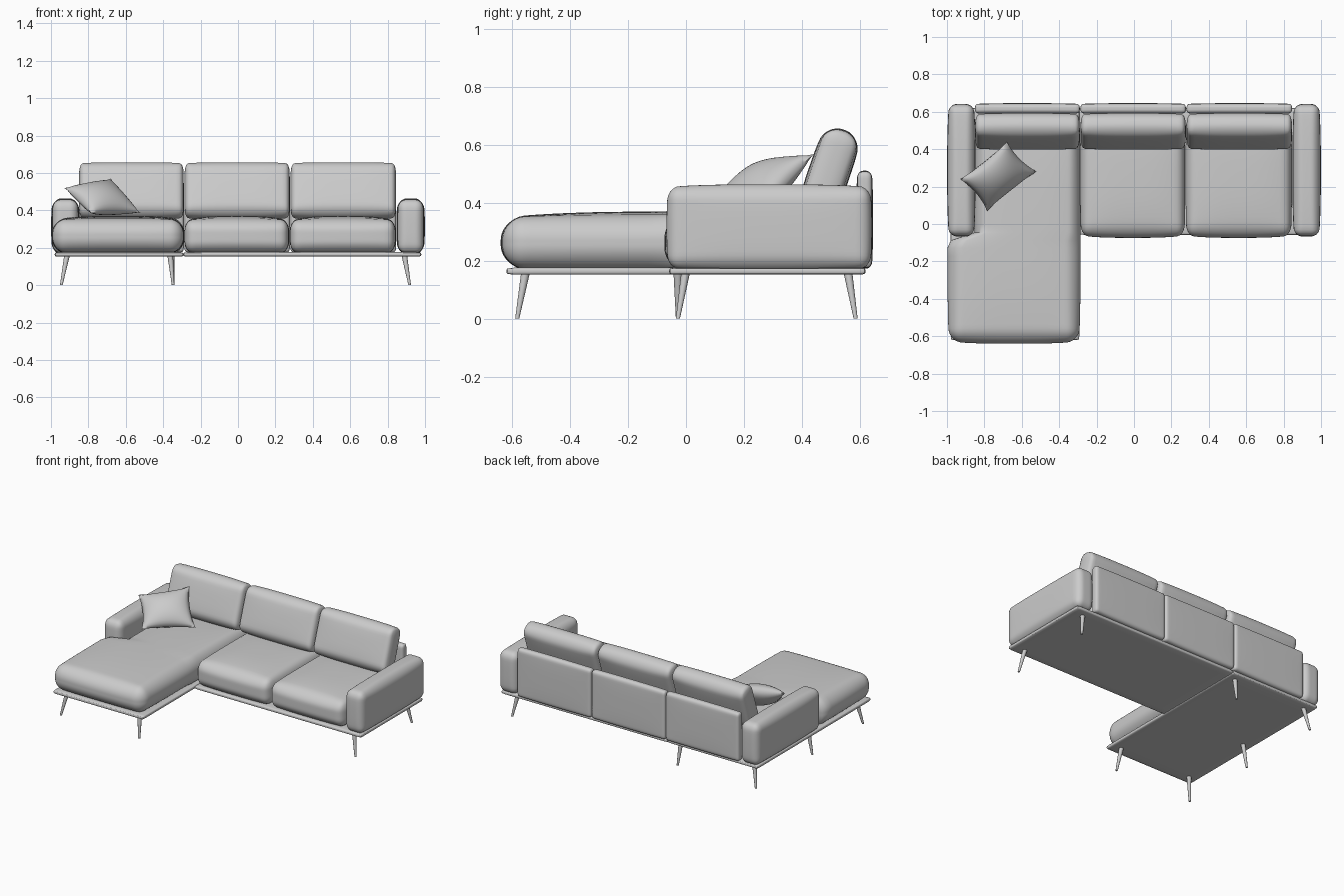
import bpy, bmesh, math
from mathutils import Vector, Matrix

if "Cube" in bpy.data.objects:
    bpy.data.objects.remove(bpy.data.objects["Cube"])


def finish(name, bm, angle=40):
    bmesh.ops.recalc_face_normals(bm, faces=bm.faces)
    me = bpy.data.meshes.new(name)
    bm.to_mesh(me)
    bm.free()
    ob = bpy.data.objects.new(name, me)
    bpy.context.collection.objects.link(ob)
    bpy.ops.object.select_all(action='DESELECT')
    ob.select_set(True)
    bpy.context.view_layer.objects.active = ob
    bpy.ops.object.shade_smooth_by_angle(angle=math.radians(angle))
    return ob


def soft_box(name, lo, hi, radius, bulge=(0, 0, 0), cuts=22, warp=None, tilt=0):
    """Rounded, padded box between two corners; radius and bulge are per axis."""
    lo, hi = Vector(lo), Vector(hi)
    mid, half = (lo + hi) / 2, (hi - lo) / 2
    bm = bmesh.new()
    bmesh.ops.create_cube(bm, size=2)
    bmesh.ops.subdivide_edges(bm, edges=bm.edges[:], cuts=cuts, use_grid_fill=True)
    for v in bm.verts:
        t = [math.sin(c * math.pi / 2) for c in v.co]      # denser near the edges
        p = [t[i] * half[i] for i in range(3)]
        core = [max(-(half[i] - radius[i]), min(half[i] - radius[i], p[i])) for i in range(3)]
        q = Vector([(p[i] - core[i]) / radius[i] for i in range(3)])
        if q.length > 0:
            q.normalize()
        p = [core[i] + q[i] * radius[i] for i in range(3)]
        n = [p[i] / half[i] for i in range(3)]
        f = [1 - abs(a) ** 3 for a in n]
        for i in range(3):
            p[i] += n[i] * bulge[i] * f[(i + 1) % 3] * f[(i + 2) % 3]
        v.co = Matrix.Rotation(tilt, 3, 'X') @ Vector(p) + mid
        if warp:
            v.co = warp(v.co)
    return finish(name, bm, 60)


# Platform: chaise section and main section
for name, lo, hi in (("chaise_platform", (-.98, -.62, .152), (-.292, .62, .176)),
                     ("main_platform", (-.292, -.058, .152), (.98, .62, .176))):
    soft_box(name, lo, hi, (.01, .01, .01), cuts=10)

# Arms
for side, s in (("left", -1), ("right", 1)):
    a, b = sorted((s * .856, s * .99))
    soft_box(side + "_arm", (a, -.06, .174), (b, .635, .455),
             (.042, .035, .045), (.009, .007, .009))


# Chaise cushion, narrowed where it runs behind the arm
def notch(co):
    t = max(0, min(1, (co.y + .095) / .035))
    t = t * t * (3 - 2 * t)
    s = 1 + t * (.56 / .705 - 1)
    return Vector((-.29 - (-.29 - co.x) * s, co.y, co.z))


soft_box("chaise_cushion", (-.99, -.628, .176), (-.293, .58, .35),
         (.07, .07, .08), (.008, .012, .02), cuts=44, warp=notch)

# Seat cushions
for i, (a, b) in enumerate(((-.284, .27), (.28, .84))):
    soft_box(f"seat_cushion_{i + 1}", (a, -.062, .176), (b, .58, .348),
             (.04, .06, .06), (.004, .012, .022))

# Back panels and leaning back cushions
for i, (a, b) in enumerate(((-.85, -.29), (-.286, .277), (.281, .845))):
    soft_box(f"back_panel_{i + 1}", (a, .592, .176), (b, .642, .508),
             (.015, .02, .02), (.0, .004, .003))
    soft_box(f"back_cushion_{i + 1}", (a + .002, .435, .355), (b - .002, .555, .655),
             (.02, .055, .05), (.002, .012, .006), tilt=math.radians(-19))

# Scatter pillow: two bulged grids spanned over four corners
A, B = Vector((-.93, .24, .52)), Vector((-.68, .44, .568))
D, C = Vector((-.785, .07, .385)), Vector((-.52, .28, .385))
normal = (C - D).cross(A - D).normalized()
bm = bmesh.new()
for side in (-1, 1):
    grid = bmesh.ops.create_grid(bm, x_segments=20, y_segments=20, size=1)
    for v in grid["verts"]:
        x, y = v.co.x, v.co.y
        u = x * (1 - .10 * (1 - y * y))
        w = y * (1 - .10 * (1 - x * x))
        s, t = (u + 1) / 2, (w + 1) / 2
        base = D.lerp(C, s).lerp(A.lerp(B, s), t)
        puff = .066 * max(0, (1 - x * x) * (1 - y * y)) ** .55
        v.co = base + normal * side * puff
bmesh.ops.remove_doubles(bm, verts=bm.verts[:], dist=.0005)
finish("scatter_pillow", bm, 80)

# Splayed tapered legs: top position and outward lean
legs = {
    "chaise_front_left_leg": (-.915, -.555, -.03, -.028),
    "chaise_front_right_leg": (-.362, -.555, .015, -.028),
    "left_middle_leg": (-.915, -.028, -.03, 0),
    "back_left_leg": (-.915, .56, -.03, .026),
    "back_middle_leg": (-.355, .56, .008, .026),
    "back_right_leg": (.89, .56, .028, .026),
    "front_right_leg": (.89, -.002, .028, -.026),
}
for name, (x, y, dx, dy) in legs.items():
    bm = bmesh.new()
    bmesh.ops.create_cone(bm, cap_ends=True, segments=20, radius1=.007, radius2=.015, depth=.155)
    for v in bm.verts:
        k = .5 - v.co.z / .155
        v.co += Vector((x + dx * k, y + dy * k, .0775))
    finish(name, bm)
